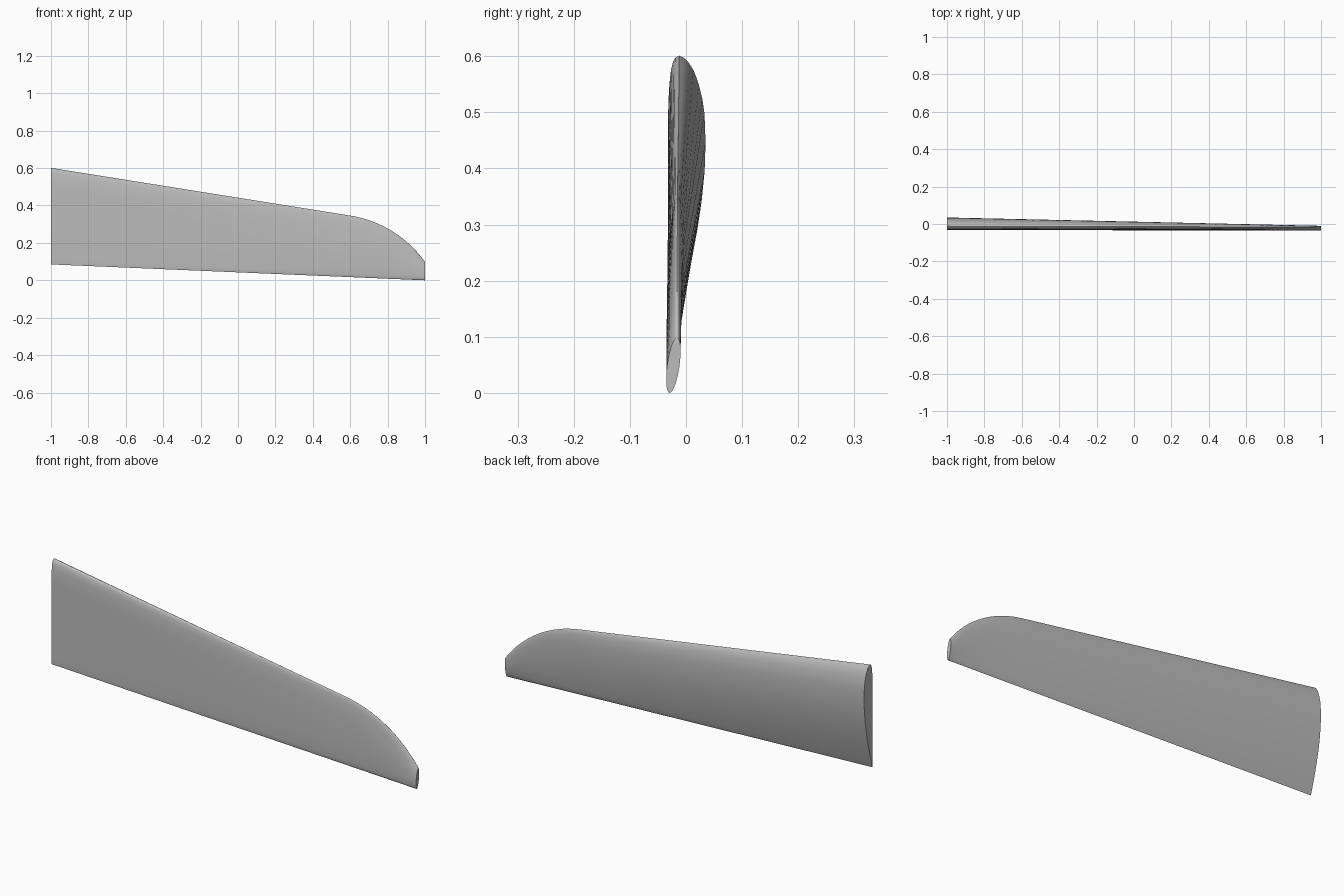
import bpy, bmesh, math

if "Cube" in bpy.data.objects:
    bpy.data.objects.remove(bpy.data.objects["Cube"])

# Root airfoil, per cent of chord: station, back height, front height
ROOT = [(0, 3.5, 3.5), (0.6, 4.7, 2.4), (1.25, 5.45, 1.93), (2.5, 6.5, 1.47), (5, 7.9, .93),
        (7.5, 8.85, .63), (10, 9.6, .42), (15, 10.7, .15), (20, 11.36, .03), (30, 11.7, 0),
        (40, 11.4, 0), (50, 10.5, 0), (60, 9.15, 0), (70, 7.35, 0), (80, 5.22, 0),
        (90, 2.8, 0), (95, 1.5, 0), (98.5, .55, 0), (100, .1, 0)]
ROOT_Y, ROOT_SCALE = -0.032, 0.515 * 1.11 / 100
TIP_LE_Y, TIP_TE_Y, TIP_HALF = -0.016, -0.029, 0.011

# Leading edge: straight taper, then a circular arc down to the tip
edge = [(-1 + 1.6 * i / 16, 0.601 - 0.255 * i / 16) for i in range(17)]
A0, A1, R = math.radians(9), math.radians(54.6), 0.607
for i in range(1, 17):
    a = A0 + (A1 - A0) * i / 16
    edge.append((0.6 + R * (math.sin(a) - math.sin(A0)),
                 0.346 + R * (math.cos(a) - math.cos(A0))))
edge[-1] = (1.0, 0.098)


def section(x, z_lead):
    """Closed outline at x, blending the root airfoil into the oval tip."""
    k = (x + 1) / 2
    z_trail = 0.085 * (1 - k)
    back, front = [], []
    for pct, up, low in ROOT:
        t = pct / 100
        z = z_lead + (z_trail - z_lead) * t
        mid = TIP_LE_Y + (TIP_TE_Y - TIP_LE_Y) * t
        half = TIP_HALF * 2 * math.sqrt(t * (1 - t))
        yb = (1 - k) * (ROOT_Y + up * ROOT_SCALE) + k * (mid + half)
        yf = (1 - k) * (ROOT_Y + low * ROOT_SCALE) + k * (mid - half)
        back.append((x, yb, z))
        front.append((x, yf, z))
    return back + front[-2:0:-1]


# Loft the sections and cap both ends
bm = bmesh.new()
rings = [[bm.verts.new(p) for p in section(x, z)] for x, z in edge]
n = len(rings[0])
for a, b in zip(rings, rings[1:]):
    for i in range(n):
        j = (i + 1) % n
        bm.faces.new((a[i], a[j], b[j], b[i]))
bm.faces.new(rings[0])
bm.faces.new(rings[-1][::-1])
bmesh.ops.recalc_face_normals(bm, faces=bm.faces)
mesh = bpy.data.meshes.new("wing_panel")
bm.to_mesh(mesh)
bm.free()

wing = bpy.data.objects.new("wing_panel", mesh)
bpy.context.collection.objects.link(wing)
grey = bpy.data.materials.new("light_grey")
grey.diffuse_color = (0.5, 0.5, 0.5, 1)
grey.use_nodes = True
grey.node_tree.nodes["Principled BSDF"].inputs["Base Color"].default_value = grey.diffuse_color
mesh.materials.append(grey)

# Smooth skin with crisp end caps and trailing edge
bpy.context.view_layer.objects.active = wing
wing.select_set(True)
bpy.ops.object.shade_smooth_by_angle(angle=math.radians(40))
